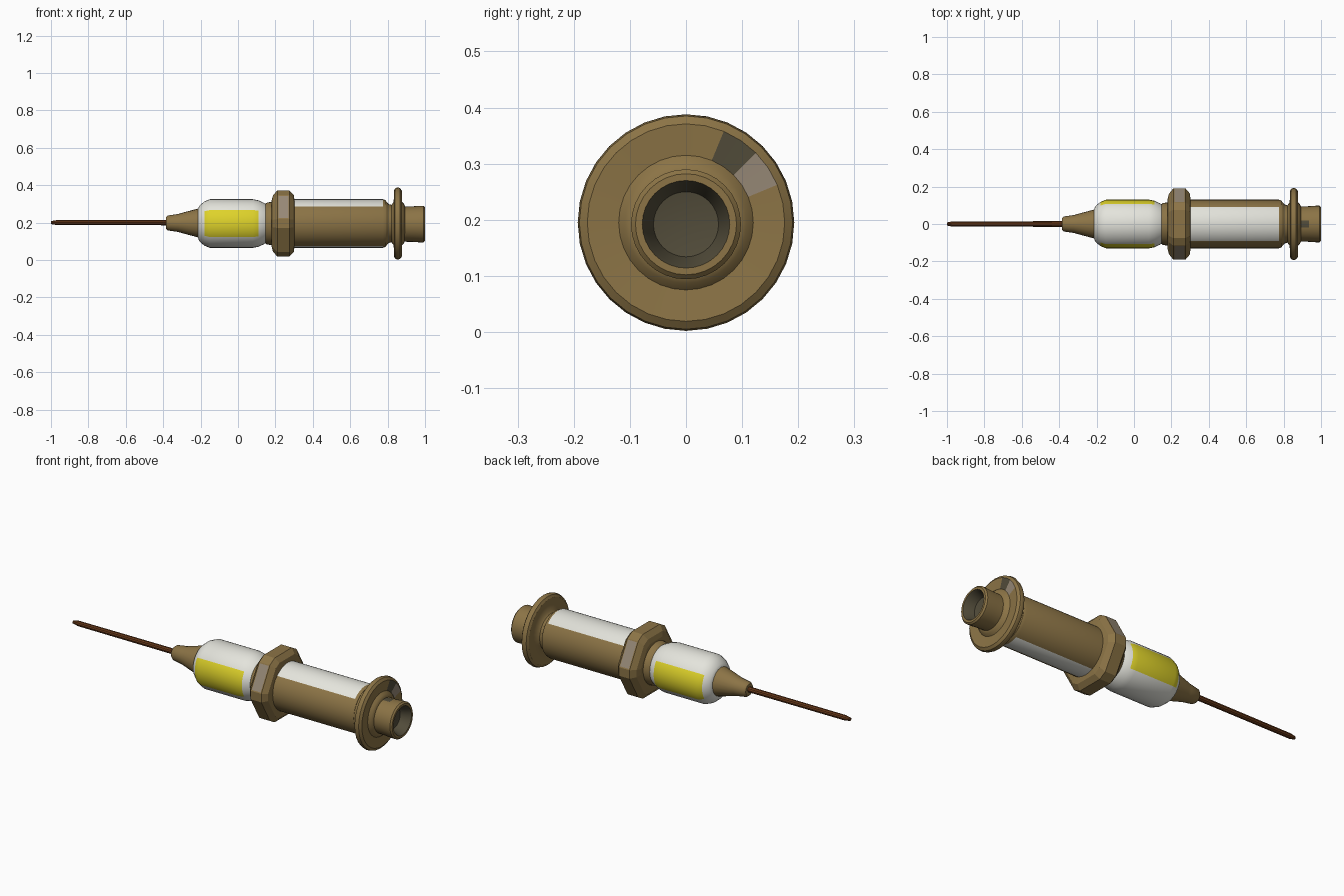
import bpy, bmesh, math

if "Cube" in bpy.data.objects:
    bpy.data.objects.remove(bpy.data.objects["Cube"])

AXIS_Z = 0.195


def material(name, r, g, b):
    m = bpy.data.materials.new(name)
    lin = [((c / 255 + 0.055) / 1.055) ** 2.4 for c in (r, g, b)]
    m.diffuse_color = (*lin, 1)
    m.use_nodes = True
    m.node_tree.nodes["Principled BSDF"].inputs["Base Color"].default_value = m.diffuse_color
    return m


BRASS, WHITE, YELLOW, NEEDLE, GREY, DARK = range(6)
MATS = [material("brass brown", 140, 116, 70), material("off white", 228, 228, 220),
        material("label yellow", 222, 210, 42), material("needle brown", 105, 58, 26),
        material("worn grey", 150, 136, 118), material("dark bore", 82, 76, 58)]


def lathe(name, profile, rule, angles=32, z=AXIS_Z, smooth=35):
    """Spin (x, radius) points round the long axis; rule(x, r, degrees) picks the colour.
    Degrees run from +y (0) through up (90) to -y (180)."""
    if isinstance(angles, int):
        angles = [360 * i / angles for i in range(angles)]
    bm = bmesh.new()
    rings = []
    for x, r in profile:
        if r == 0:
            rings.append([bm.verts.new((x, 0, z))] * len(angles))
        else:
            rings.append([bm.verts.new((x, r * math.cos(math.radians(a)),
                                        z + r * math.sin(math.radians(a)))) for a in angles])
    n = len(angles)
    for p, q in zip(rings, rings[1:]):
        for i in range(n):
            j = (i + 1) % n
            bm.faces.new(list(dict.fromkeys((p[i], p[j], q[j], q[i]))))
    bmesh.ops.recalc_face_normals(bm, faces=bm.faces)
    for f in bm.faces:
        c = f.calc_center_median()
        f.material_index = rule(c.x, math.hypot(c.y, c.z - z),
                                math.degrees(math.atan2(c.z - z, c.y)) % 360)
    me = bpy.data.meshes.new(name)
    bm.to_mesh(me)
    bm.free()
    for m in MATS:
        me.materials.append(m)
    ob = bpy.data.objects.new(name, me)
    bpy.context.collection.objects.link(ob)
    if smooth:
        bpy.ops.object.select_all(action='DESELECT')
        ob.select_set(True)
        bpy.context.view_layer.objects.active = ob
        bpy.ops.object.shade_smooth_by_angle(angle=math.radians(smooth))
    return ob


def plain(m):
    return lambda x, r, a: m


def near(a, target, width):
    return abs((a - target + 180) % 360 - 180) < width


# Needle with a short tapered tip
lathe("needle", [(-1, 0), (-1, .008), (-.97, .014), (-.36, .015), (-.36, 0)],
      plain(NEEDLE), 10, z=0.2)

# Conical needle hub
lathe("needle_hub", [(-.385, 0), (-.385, .032), (-.375, .04), (-.32, .048), (-.30, .054),
                     (-.21, .078), (-.18, .085), (-.18, 0)], plain(BRASS), 20, z=0.198)


# Glass vial with a yellow label on each side
def vial_rule(x, r, a):
    on_label = -.18 < x < .11 and (near(a, 0, 33) or near(a, 180, 33))
    return YELLOW if on_label else WHITE


lathe("vial", [(-.215, 0), (-.215, .075), (-.207, .095), (-.18, .118), (-.15, .13),
               (.08, .13), (.11, .124), (.14, .11), (.155, .10), (.155, 0)], vial_rule)

# Neck ring between vial and nut
lathe("neck_ring", [(.14, 0), (.14, .10), (.155, .112), (.175, .115), (.20, .118), (.20, 0)],
      plain(BRASS))

# Hexagonal nut with softened corners and chamfered ends
corners = [60 * k + d for k in range(6) for d in (-7, 7)]
nut = lathe("hex_nut", [(.18, 0), (.18, .135), (.187, .163), (.21, .192), (.275, .192),
                        (.298, .165), (.302, .135), (.302, 0)], plain(BRASS), corners, smooth=0)

# Worn patches inset in the two upper side faces of the nut
bm = bmesh.new()
bm.from_mesh(nut.data)
for f in list(bm.faces):
    c = f.calc_center_median()
    a = math.degrees(math.atan2(c.z - AXIS_Z, c.y)) % 360
    if .21 < c.x < .275 and (near(a, 30, 5) or near(a, 150, 5)):
        bmesh.ops.inset_individual(bm, faces=[f], thickness=.008)
        f.material_index = GREY
bm.to_mesh(nut.data)
bm.free()


# Barrel: brass sleeve cut open above and below to show the white tube
def barrel_rule(x, r, a):
    return WHITE if .3 < x < .78 and (near(a, 90, 45) or near(a, 270, 22.5)) else BRASS


lathe("barrel", [(.29, 0), (.29, .13), (.775, .13), (.79, .124), (.79, 0)], barrel_rule)


# Collar and finger flange, with a worn spot on the rear face
def flange_rule(x, r, a):
    if x > .865 and .125 < r < .175:
        if near(a, 32, 13):
            return GREY
        if near(a, 54, 10):
            return DARK
    return BRASS


lathe("finger_flange", [(.78, 0), (.78, .125), (.79, .122), (.805, .104), (.82, .10),
                        (.83, .112), (.836, .15), (.833, .175), (.84, .188), (.853, .193),
                        (.866, .19), (.876, .176), (.872, .12), (.885, .108), (.892, .095),
                        (.892, 0)], flange_rule)


# Plunger knob with a dark hollow in its end
def knob_rule(x, r, a):
    if r < .075 or (x < .94 and near(a, 90, 9)):
        return DARK
    return BRASS


lathe("plunger_knob", [(.88, 0), (.88, .094), (.935, .095), (.975, .098), (.992, .098),
                       (1, .09), (1, .078), (.985, .071), (.945, .058), (.935, 0)],
      knob_rule, z=0.192)
